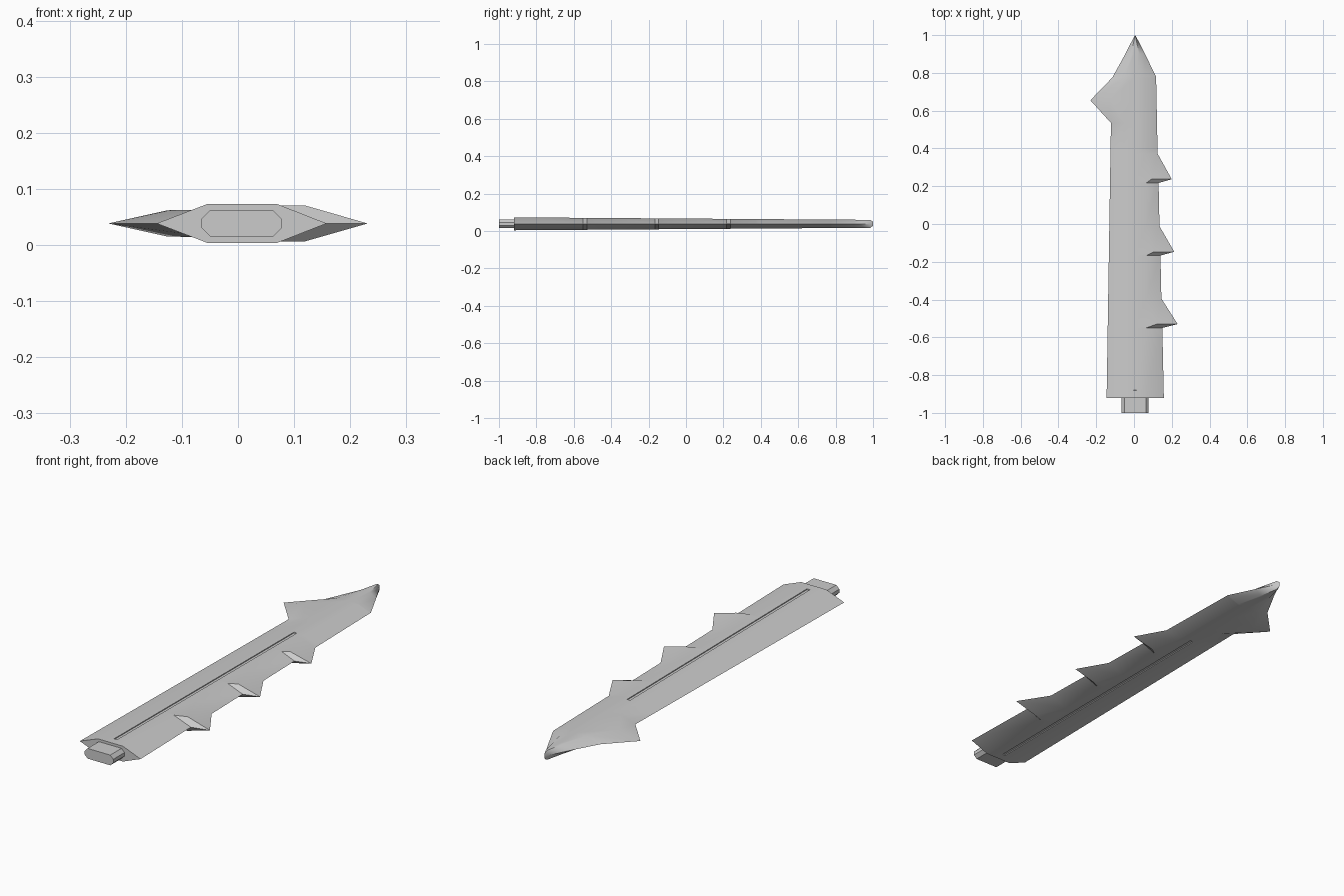
import bpy, bmesh

if "Cube" in bpy.data.objects:
    bpy.data.objects.remove(bpy.data.objects["Cube"])

ZC = 0.0385      # height of the cutting edge plane
CX = 0.006       # blade centre line

steel = bpy.data.materials.new("grey steel")
steel.diffuse_color = (0.6, 0.6, 0.6, 1)
steel.use_nodes = True
steel.node_tree.nodes["Principled BSDF"].inputs["Base Color"].default_value = steel.diffuse_color

# edge profiles: (y, cutting edge x, inner edge of bevel x)
left = [(-0.92, -0.145, -0.055), (0.535, -0.122, -0.05), (0.655, -0.231, -0.125),
        (0.775, -0.115, -0.05)]
right = [(-0.92, 0.158, 0.07)]
# three barbs on the right side
for y, tip, flat in [(-0.53, 0.231, 0.12), (-0.147, 0.213, 0.105), (0.237, 0.2, 0.092)]:
    edge = 0.15 - 0.026 * (y + 0.53)
    right += [(y - 0.02, edge, 0.065), (y, tip, flat), (y + 0.135, edge - 0.005, 0.062)]
right += [(0.78, 0.117, 0.055)]
# shared point of the blade
left += [(0.9, -0.046, -0.016), (0.985, -0.003, 0.003), (1.0, CX, CX)]
right += [(0.9, 0.058, 0.028), (0.985, 0.015, 0.009), (1.0, CX, CX)]


def sample(profile, y):
    for a, b in zip(profile, profile[1:]):
        if y <= b[0]:
            t = (y - a[0]) / (b[0] - a[0])
            return [a[i] + (b[i] - a[i]) * t for i in (1, 2)]
    return profile[-1][1:]


def section(y):
    xl, fl = sample(left, y)
    xr, fr = sample(right, y)
    h = 0.0345 - 0.007 * (y + 0.92)
    if y > 0.99:
        h = 0.011
    d = 0.004 if -0.8801 < y < 0.4001 else 0.0     # groove depth
    mid = CX if y < 0.9 else (fl + fr) / 2
    g = min(0.0075, (fr - fl) * 0.4)
    top = [(fl, h), (mid - g, h), (mid - g, h - d), (mid + g, h - d), (mid + g, h), (fr, h)]
    ring = [(xl, 0)] + top + [(xr, 0)] + [(x, -z) for x, z in reversed(top)]
    return [(x, y, ZC + z) for x, z in ring]


def loft(name, rings):
    bm = bmesh.new()
    rows = [[bm.verts.new(p) for p in r] for r in rings]
    n = len(rows[0])
    for a, b in zip(rows, rows[1:]):
        for i in range(n):
            j = (i + 1) % n
            bm.faces.new((a[i], a[j], b[j], b[i]))
    bm.faces.new(rows[0])
    bm.faces.new(rows[-1])
    bmesh.ops.remove_doubles(bm, verts=bm.verts, dist=0.0003)
    bmesh.ops.dissolve_degenerate(bm, edges=bm.edges, dist=0.0001)
    bmesh.ops.recalc_face_normals(bm, faces=bm.faces)
    me = bpy.data.meshes.new(name)
    bm.to_mesh(me)
    bm.free()
    me.materials.append(steel)
    ob = bpy.data.objects.new(name, me)
    bpy.context.collection.objects.link(ob)
    bpy.ops.object.select_all(action='DESELECT')
    ob.select_set(True)
    bpy.context.view_layer.objects.active = ob
    bpy.ops.object.shade_smooth_by_angle(angle=0.52)
    return ob


# blade with barbs, bevels and a long groove on both faces
ys = {p[0] for p in left + right} | {-0.881, -0.88, 0.4, 0.401}
loft("barbed_blade", [section(y) for y in sorted(ys)])

# tang: chamfered bar behind the blade
w, h, c = 0.0715, 0.023, 0.015
outline = [(-w, -h + c), (-w, h - c), (-w + c, h), (w - c, h),
           (w, h - c), (w, -h + c), (w - c, -h), (-w + c, -h)]
loft("tang", [[(0.0065 + x, y, ZC + z) for x, z in outline] for y in (-1.0, -0.915)])
